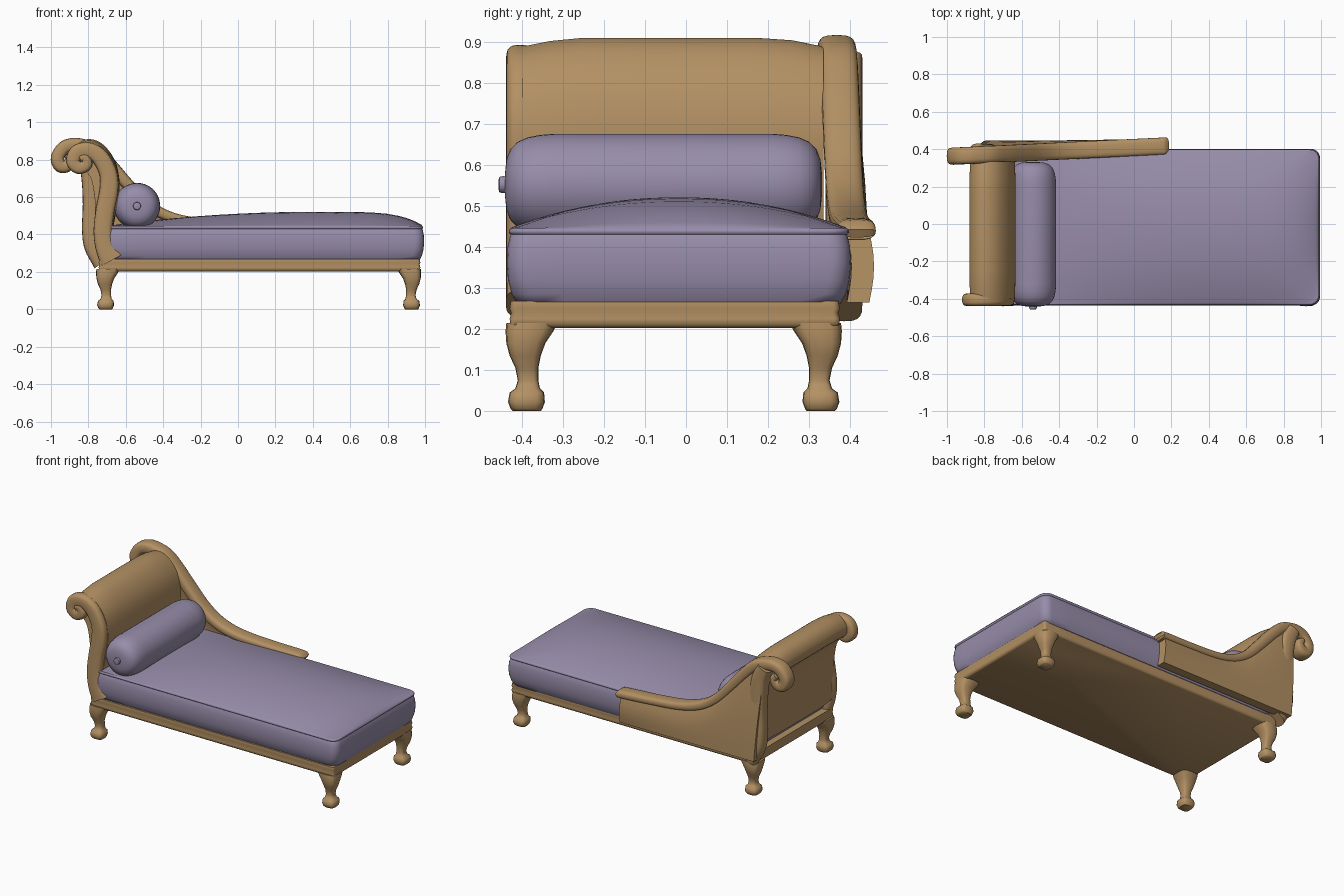
import bpy, bmesh, math
from mathutils import Vector

if "Cube" in bpy.data.objects:
    bpy.data.objects.remove(bpy.data.objects["Cube"])


def material(name, rgb):
    m = bpy.data.materials.new(name)
    m.diffuse_color = (*rgb, 1)
    m.use_nodes = True
    m.node_tree.nodes["Principled BSDF"].inputs["Base Color"].default_value = m.diffuse_color
    return m


WOOD = material("warm brown", (0.45, 0.28, 0.125))
CLOTH = material("dusty purple", (0.31, 0.265, 0.40))


def loft(name, rings, mat, angle=40):
    """Skin a list of closed rings and cap both ends."""
    bm = bmesh.new()
    vs = [[bm.verts.new(p) for p in r] for r in rings]
    n = len(rings[0])
    for a, b in zip(vs, vs[1:]):
        for i in range(n):
            j = (i + 1) % n
            bm.faces.new((a[i], a[j], b[j], b[i]))
    bm.faces.new(vs[0][::-1])
    bm.faces.new(vs[-1])
    bmesh.ops.recalc_face_normals(bm, faces=bm.faces)
    me = bpy.data.meshes.new(name)
    bm.to_mesh(me)
    bm.free()
    ob = bpy.data.objects.new(name, me)
    bpy.context.collection.objects.link(ob)
    me.materials.append(mat)
    bpy.ops.object.select_all(action='DESELECT')
    ob.select_set(True)
    bpy.context.view_layer.objects.active = ob
    bpy.ops.object.shade_smooth_by_angle(angle=math.radians(angle))
    return ob


def smooth_path(pts, steps=6):
    """Catmull-Rom through tuples of any length."""
    P = [Vector(p) for p in pts]
    P = [2 * P[0] - P[1]] + P + [2 * P[-1] - P[-2]]
    out = []
    for i in range(1, len(P) - 2):
        a, b, c, d = P[i - 1:i + 3]
        for k in range(steps):
            t = k / steps
            out.append(0.5 * (2 * b + (c - a) * t + (2 * a - 5 * b + 4 * c - d) * t * t
                              + (3 * b - a - 3 * c + d) * t ** 3))
    return out + [P[-2]]


def oval(n, power):
    """Unit superellipse."""
    res = []
    for i in range(n):
        c, s = math.cos(2 * math.pi * i / n), math.sin(2 * math.pi * i / n)
        res.append((math.copysign(abs(c) ** power, c), math.copysign(abs(s) ** power, s)))
    return res


def sweep(name, pts, y_of_x, depth, mat):
    """Rounded bar along an x/z path; pts are (x, z, half width)."""
    path = smooth_path(pts)
    rings = []
    for i, p in enumerate(path):
        q, r = path[max(i - 1, 0)], path[min(i + 1, len(path) - 1)]
        t = Vector((r[0] - q[0], r[1] - q[1])).normalized()
        rings.append([(p[0] - t.y * p[2] * c, y_of_x(p[0]) + depth * s, p[1] + t.x * p[2] * c)
                      for c, s in oval(20, 0.65)])
    return loft(name, rings, mat)


def rounded_rect(x0, x1, y0, y1, r, per_side=10):
    """Rounded rectangle with extra points along the straight sides."""
    corners = [(x1 - r, y1 - r, 0), (x0 + r, y1 - r, 90), (x0 + r, y0 + r, 180), (x1 - r, y0 + r, 270)]
    pts = []
    for cx, cy, a0 in corners:
        for k in range(6):
            a = math.radians(a0 + 18 * k)
            pts.append(Vector((cx + r * math.cos(a), cy + r * math.sin(a))))
    out = []
    for i, p in enumerate(pts):
        out.append(p)
        if i % 6 == 5:
            q = pts[(i + 1) % len(pts)]
            out += [p.lerp(q, k / per_side) for k in range(1, per_side)]
    return out


# Base frame with softened edges
rings = []
for inset, z in [(0.012, 0.203), (0.002, 0.21), (0, 0.225), (0.004, 0.24), (0, 0.25), (0.003, 0.268)]:
    rings.append([(p.x, p.y, z) for p in rounded_rect(-0.745 + inset, 0.975 - inset,
                                                      -0.43 + inset, 0.375 - inset, 0.015)])
loft("base_frame", rings, WOOD, 50)

# Cabriole legs: (z, outer edge, inner edge) measured from the leg corner
LEG = [(0.215, 0.0, 0.125), (0.195, -0.002, 0.115), (0.165, 0.0, 0.095), (0.135, 0.008, 0.084),
       (0.105, 0.022, 0.078), (0.075, 0.028, 0.078), (0.055, 0.022, 0.082), (0.045, 0.008, 0.092),
       (0.022, 0.004, 0.094), (0.006, 0.01, 0.088), (0.0, 0.016, 0.084)]
for sx, nx in ((-1, "head"), (1, "foot")):
    for sy, ny in ((-1, "front"), (1, "back")):
        rings = []
        for z, o, i in LEG:
            m, h = (o + i) / 2, (i - o) / 2
            rings.append([(0.11 + sx * (0.867 - m) + h * c, -0.03 + sy * (0.408 - m) + h * s, z)
                          for c, s in oval(16, 0.6)])
        loft(f"{nx}_{ny}_leg", rings, WOOD, 50)

# Mattress: bulging sides, piping, domed top
X0, X1, Y0, Y1 = -0.72, 0.995, -0.437, 0.402


def dome(x, y):
    f = 1 - ((0.4 - x) / 1.12) ** 2 if x < 0.4 else 1 - ((x - 0.4) / 0.595) ** 5
    g = 1 - abs((y + 0.0175) / 0.42) ** 2.1
    return 0.443 + 0.078 * max(f, 0) * max(g, 0)


rings = []
for inset, z in [(0.025, 0.262), (0.012, 0.285), (0.003, 0.32), (0, 0.36), (0.002, 0.40), (0.008, 0.426),
                 (0.01, 0.43), (0.005, 0.434), (0.005, 0.441), (0.01, 0.446)]:
    rings.append([(p.x, p.y, z) for p in rounded_rect(X0 + inset, X1 - inset, Y0 + inset, Y1 - inset, 0.05)])
edge = rounded_rect(X0 + 0.014, X1 - 0.014, Y0 + 0.014, Y1 - 0.014, 0.05)
mid = Vector(((X0 + X1) / 2, (Y0 + Y1) / 2))
for s in (1, 0.985, 0.96, 0.92, 0.86, 0.78, 0.68, 0.56, 0.42, 0.28, 0.14, 0.02):
    ring = [mid + (p - mid) * s for p in edge]
    rings.append([(p.x, p.y, dome(p.x, p.y)) for p in ring])
loft("mattress", rings, CLOTH, 60)


# Bolster cushion and its button, turned about the y direction
def turned(name, profile, mat):
    rings = [[(-0.54 + r * c, y, 0.552 + r * s) for c, s in oval(40, 1)] for y, r in profile]
    loft(name, rings, mat, 50)


END = [(0, 0.03), (0.003, 0.06), (0.012, 0.085), (0.03, 0.104), (0.055, 0.115), (0.085, 0.121), (0.12, 0.124)]
turned("bolster", [(-0.441 + a, r) for a, r in END] + [(0.331 - a, r) for a, r in END[::-1]], CLOTH)
turned("bolster_button", [(-0.457, 0.012), (-0.455, 0.019), (-0.445, 0.021), (-0.43, 0.018)], CLOTH)

# Rolled backrest panel, tapering a little towards both ends
profile = smooth_path([(-0.69, 0.33), (-0.665, 0.45), (-0.638, 0.6), (-0.635, 0.70), (-0.66, 0.80),
                       (-0.72, 0.88), (-0.79, 0.91), (-0.85, 0.89), (-0.88, 0.835), (-0.865, 0.785),
                       (-0.82, 0.75), (-0.785, 0.70), (-0.765, 0.58), (-0.765, 0.45), (-0.765, 0.33)], 4)
rings = []
for y, s in [(-0.40, 0.93), (-0.33, 0.975), (-0.25, 1), (-0.04, 1), (0.17, 1), (0.26, 0.98), (0.335, 0.93)]:
    rings.append([(-0.755 + (p[0] + 0.755) * (0.5 + s / 2), y, 0.6 + (p[1] - 0.6) * s) for p in profile])
loft("backrest", rings, WOOD, 50)

# Front scroll post
sweep("front_scroll_post",
      [(-0.675, 0.262, 0.065), (-0.71, 0.33, 0.052), (-0.722, 0.42, 0.05), (-0.71, 0.53, 0.05),
       (-0.69, 0.64, 0.05), (-0.695, 0.73, 0.047), (-0.74, 0.815, 0.045), (-0.80, 0.85, 0.042),
       (-0.86, 0.84, 0.04), (-0.882, 0.79, 0.037), (-0.85, 0.757, 0.034), (-0.81, 0.775, 0.031),
       (-0.82, 0.81, 0.025), (-0.845, 0.805, 0.018)],
      lambda x: -0.405, 0.034, WOOD)


# Back arm: sloping scroll rail, leaning side panel and rear post
def arm_y(x):
    return 0.361 + 0.056 * (x + 1) / 1.17


slope = [(-0.84, 0.877, 0.036), (-0.765, 0.852, 0.035), (-0.69, 0.782, 0.034), (-0.60, 0.68, 0.032),
         (-0.50, 0.575, 0.03), (-0.39, 0.505, 0.028), (-0.25, 0.468, 0.026), (-0.05, 0.452, 0.025),
         (0.145, 0.443, 0.025), (0.165, 0.438, 0.016)]
scroll = [(-0.915, 0.828, 0.018), (-0.895, 0.80, 0.028), (-0.915, 0.768, 0.034), (-0.95, 0.768, 0.036),
          (-0.965, 0.81, 0.036), (-0.935, 0.86, 0.036), (-0.89, 0.879, 0.036)]
sweep("back_arm_rail", scroll + slope, arm_y, 0.046, WOOD)

rings = []
top = smooth_path(slope[:-1])
for i, p in enumerate(top):
    t = i / (len(top) - 1)
    foot = -0.79 + (0.155 + 0.79) * t ** 1.1
    col = []
    for k in range(7):
        u = k / 6
        x = p[0] + (foot - p[0]) * u
        y = arm_y(p[0]) * (1 - u) + 0.417 * u + 0.012 * math.sin(math.pi * u)
        col.append((x, y, p[1] + (0.265 - p[1]) * u))
    rings.append([(x, y - 0.025, z) for x, y, z in col] + [(x, y + 0.03, z) for x, y, z in col[::-1]])
loft("back_arm_panel", rings, WOOD, 50)

sweep("back_arm_post",
      [(-0.71, 0.26, 0.07), (-0.765, 0.34, 0.058), (-0.782, 0.43, 0.052), (-0.78, 0.56, 0.05),
       (-0.785, 0.68, 0.05), (-0.80, 0.78, 0.05), (-0.835, 0.86, 0.045)],
      lambda x: 0.385, 0.045, WOOD)
